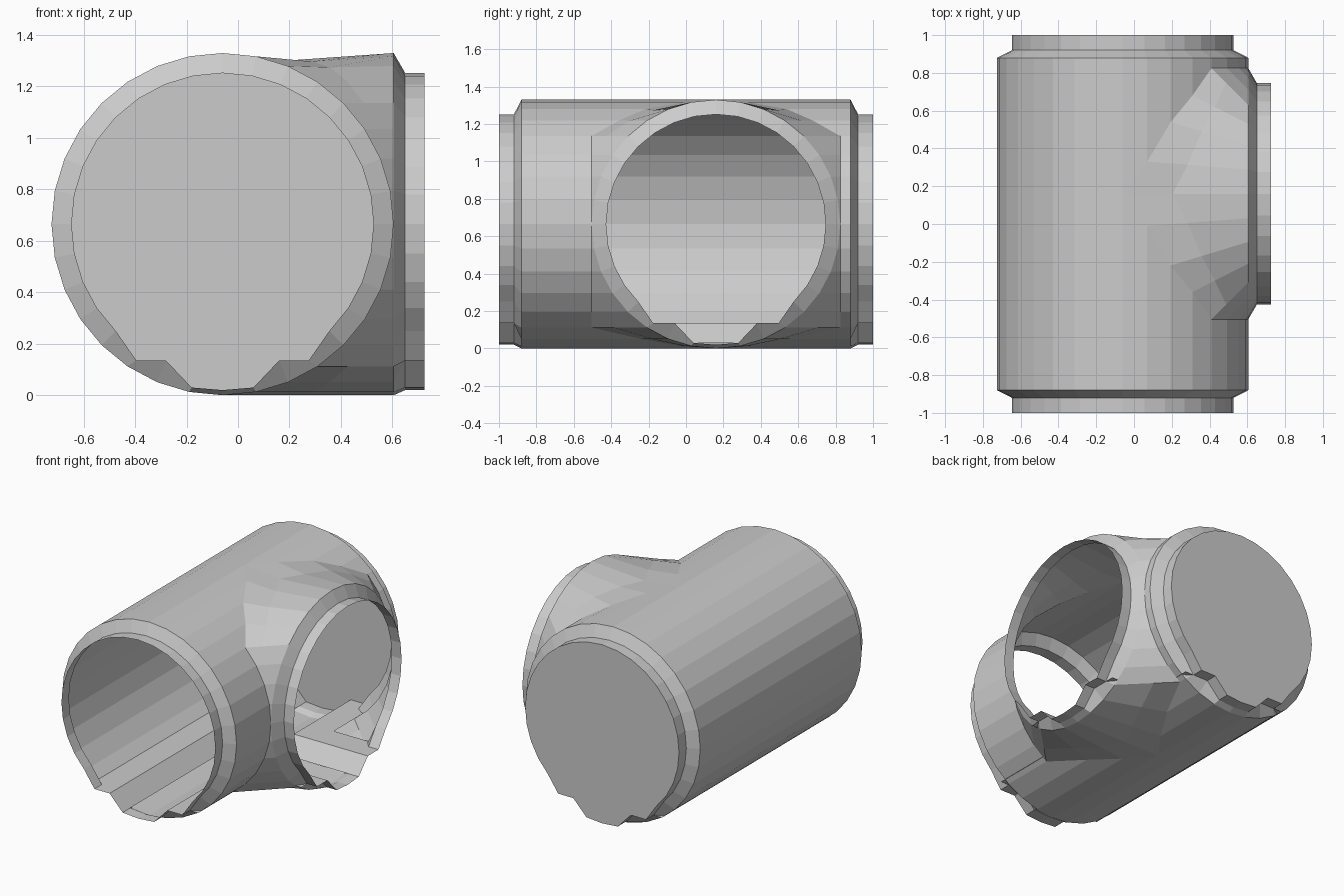
import bpy, bmesh
from math import sin, cos, tau
from mathutils import Vector

if "Cube" in bpy.data.objects:
    bpy.data.objects.remove(bpy.data.objects["Cube"])

N, R, RI = 32, 0.665, 0.587      # sides, body radius, collar radius
CX, CY, CZ = -0.06, 0.16, 0.665  # main axis x, branch axis y, axis height


def outer(i):
    a = tau * i / N              # index 0 is the lowest point, 8 is +u, 16 the top
    return R * sin(a), CZ - R * cos(a)


FLOOR = [(0, 0.02), (0.12, 0.03), (0.22, 0.135), (0.335, 0.135)]


def collar(i):
    # round collar with a stepped channel at the bottom
    k = (i + N // 2) % N - N // 2
    if abs(k) < len(FLOOR):
        u, v = FLOOR[abs(k)]
        return (u if k >= 0 else -u), v
    a = tau * i / N
    return RI * sin(a), CZ - RI * cos(a)


def main_pt(uv, y):
    return Vector((CX + uv[0], y, uv[1]))


def branch_pt(uv, x):
    return Vector((x, CY + uv[0], uv[1]))


def finish(bm, name):
    bmesh.ops.remove_doubles(bm, verts=bm.verts, dist=1e-4)
    bmesh.ops.recalc_face_normals(bm, faces=bm.faces)
    me = bpy.data.meshes.new(name)
    bm.to_mesh(me)
    bm.free()
    ob = bpy.data.objects.new(name, me)
    bpy.context.collection.objects.link(ob)


def face(bm, *pts):
    return bm.faces.new([bm.verts.new(p) for p in pts])


def end_collar(bm, place, d0, d1, d2):
    # bevel down to the collar, then the collar itself
    rows = [(outer, d0), (collar, d1), (collar, d2)]
    for (f, a), (g, b) in zip(rows, rows[1:]):
        for i in range(N):
            face(bm, place(f(i), a), place(f(i + 1), a), place(g(i + 1), b), place(g(i), b))


# tunnel shell: main tube with a half-width opening per strip on the +x side
W = [0, 0.19, 0.40] + [R] * 10 + [0.52, 0.38, 0.17, 0]
Y = 0.88
bm = bmesh.new()
for i in range(N):
    p, q = outer(i), outer(i + 1)
    if i >= 16:
        face(bm, main_pt(p, -Y), main_pt(q, -Y), main_pt(q, Y), main_pt(p, Y))
    else:
        for s in (-1, 1):
            end = max(Y, CY + R) if s > 0 else -Y
            face(bm, main_pt(p, end), main_pt(q, end),
                 main_pt(q, CY + s * W[i + 1]), main_pt(p, CY + s * W[i]))

# faceted blend from the opening to the branch circle
BX = 0.605
DIP = {14: 0.005, 15: 0.02, 16: 0.028}


def blend(i, s):
    u, v = outer(i)
    a = main_pt((u, v), CY + s * W[i])
    c = branch_pt((s * u, v), BX)
    b = a.lerp(c, 0.4)
    b.z -= DIP.get(i, 0)
    return a, b, c


for s in (-1, 1):
    for i in range(16):
        p, q = blend(i, s), blend(i + 1, s)
        for k in (0, 1):
            face(bm, p[k], q[k], q[k + 1], p[k + 1])

# three collars
end_collar(bm, main_pt, -Y, -0.92, -1)
end_collar(bm, main_pt, Y, 0.92, 1)
end_collar(bm, branch_pt, BX, 0.65, 0.725)
finish(bm, "tunnel_shell")

# closed back end
bm = bmesh.new()
face(bm, *[main_pt(collar(i), 1) for i in range(N)])
finish(bm, "end_cap")

# walkway ledges beside the channel
LEDGE = [(0.40, 0.135), (0.22, 0.135), (0.12, 0.03)]
bm = bmesh.new()


def ledge(place, s, d0, d1, mitre0=0, mitre1=0):
    # a mitre end follows the edge of the crossing channel
    for (u, v), (u2, v2) in zip(LEDGE, LEDGE[1:]):
        face(bm, place((s * u, v), d0 + mitre0 * u), place((s * u2, v2), d0 + mitre0 * u2),
             place((s * u2, v2), d1 + mitre1 * u2), place((s * u, v), d1 + mitre1 * u))


ledge(main_pt, -1, -0.92, 0.92)
ledge(main_pt, 1, -0.92, CY, 0, -1)
ledge(main_pt, 1, CY, 0.92, 1, 0)
for s in (-1, 1):
    ledge(branch_pt, s, CX, 0.65, 1, 0)
finish(bm, "walkway_ledges")
